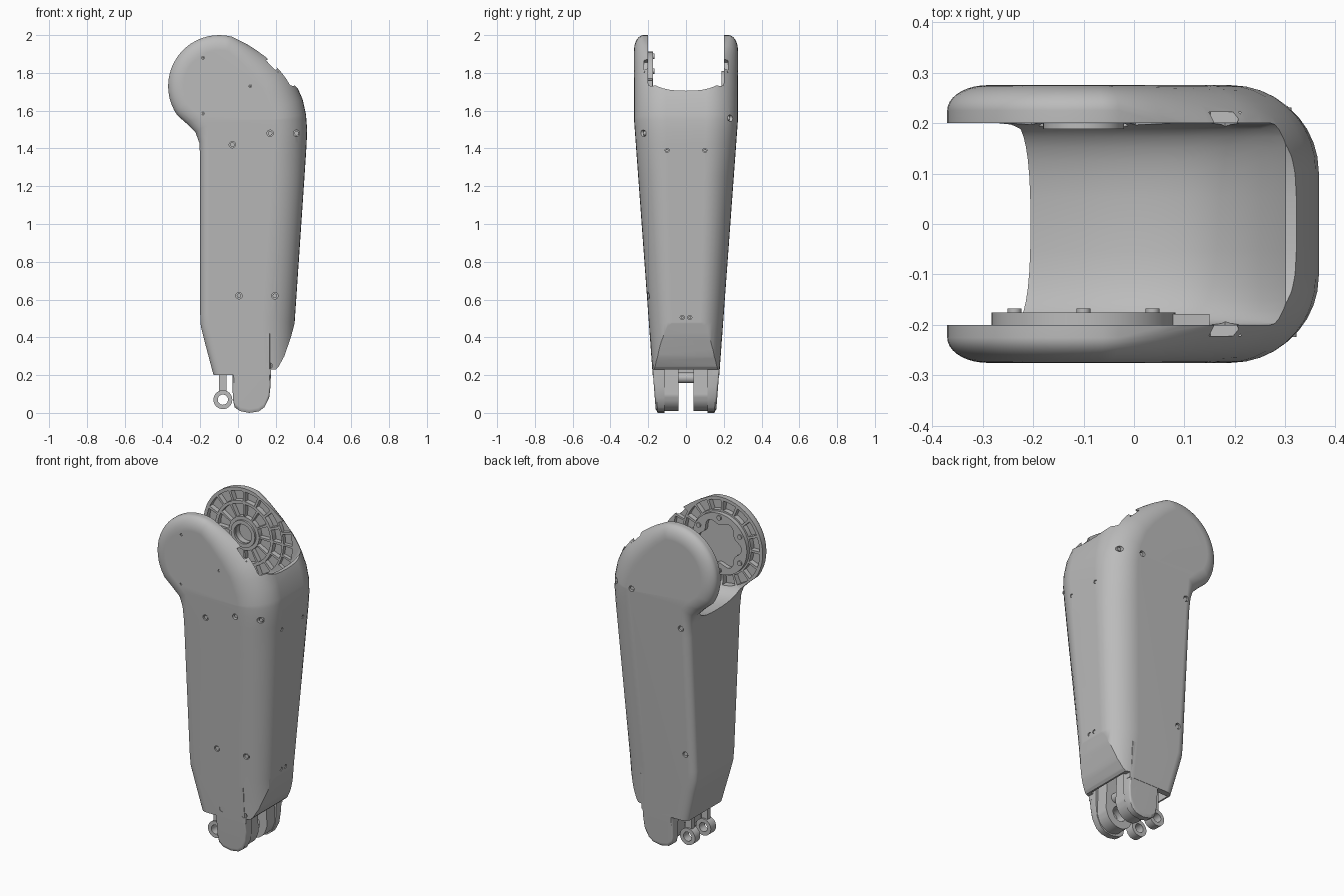
import bpy, bmesh, math
from math import sin, cos, pi, radians
from mathutils import Matrix, Vector

if "Cube" in bpy.data.objects:
    bpy.data.objects.remove(bpy.data.objects["Cube"])

grey = bpy.data.materials.new("grey_plastic")
grey.use_nodes = True
grey.diffuse_color = (0.5, 0.5, 0.5, 1)
grey.node_tree.nodes["Principled BSDF"].inputs["Base Color"].default_value = (0.5, 0.5, 0.5, 1)

HUB = Vector((-0.1, 0, 1.73))
WIDE = 0.275


def half_width(z):
    return WIDE if z > 1.55 else 0.18 + 0.073 * (z - 0.25)


def finish(name, bm):
    bmesh.ops.recalc_face_normals(bm, faces=bm.faces)
    mesh = bpy.data.meshes.new(name)
    bm.to_mesh(mesh)
    bm.free()
    mesh.materials.append(grey)
    ob = bpy.data.objects.new(name, mesh)
    bpy.context.collection.objects.link(ob)
    return ob


def loft(bm, rings):
    loops = [[bm.verts.new(p) for p in ring] for ring in rings]
    n = len(loops[0])
    for a, b in zip(loops, loops[1:]):
        for i in range(n):
            bm.faces.new((a[i], a[(i + 1) % n], b[(i + 1) % n], b[i]))
    bm.faces.new(loops[0])
    bm.faces.new(loops[-1][::-1])


def prism(bm, pts, y0, y1):
    loft(bm, [[(x, y, z) for x, z in pts] for y in (y0, y1)])


def rod(bm, loc, axis, r, depth, seg=20):
    m = Matrix.Translation(loc) @ Vector(axis).to_track_quat('Z', 'Y').to_matrix().to_4x4()
    bmesh.ops.create_cone(bm, cap_ends=True, segments=seg, radius1=r, radius2=r,
                          depth=depth, matrix=m)


def polar(r, a, c=HUB):
    return (c[0] + r * cos(a), c[2] + r * sin(a))


def cells(bm, count, r0, r1, y0, y1, a0=0, span=2 * pi):
    # ring of pockets separated by thin ribs
    step = span / count
    for i in range(count):
        a = [a0 + i * step + step * (0.08 + 0.84 * k / 4) for k in range(5)]
        prism(bm, [polar(r1, t) for t in a] + [polar(r0, t) for t in a[::-1]], y0, y1)


def cut(target, bm):
    tool = finish("cutter", bm)
    tool.hide_render = True
    mod = target.modifiers.new("cut", 'BOOLEAN')
    mod.operation, mod.solver, mod.object = 'DIFFERENCE', 'EXACT', tool
    bpy.context.view_layer.objects.active = target
    bpy.ops.object.modifier_apply(modifier=mod.name)
    bpy.data.objects.remove(tool)


def smooth(ob, angle=32):
    bpy.ops.object.select_all(action='DESELECT')
    ob.select_set(True)
    bpy.context.view_layer.objects.active = ob
    bpy.ops.object.shade_smooth_by_angle(angle=radians(angle))
    mod = ob.modifiers.new("normals", 'WEIGHTED_NORMAL')
    mod.keep_sharp = True


# Main shell: side outline, rounded towards both flanks
outline = [(0.261, -0.1), (0.3, 0.48), (0.352, 1.25), (0.363, 1.42), (0.366, 1.5), (0.36, 1.58),
           (0.342, 1.66), (0.307, 1.74), (0.275, 1.785), (0.235, 1.825), (0.15, 1.89), (0.05, 1.95)]
outline += [polar(0.27, radians(a)) for a in range(75, 216, 7)]
outline += [(-0.27, 1.53), (-0.225, 1.485), (-0.205, 1.43), (-0.2, 1.35), (-0.2, 0.52),
            (-0.197, 0.46), (-0.18, 0.39), (-0.05, -0.1)]


def rounding(x, z):
    if x < 0 and z < 1.45:
        return 0.05, 0.05
    s = min(max(x / 0.3, 0), 1)
    return 0.08 + 0.09 * s, 0.05 + 0.12 * s


normals = []
for i, p in enumerate(outline):
    q, r = Vector(outline[i - 1]), Vector(outline[(i + 1) % len(outline)])
    d0, d1 = (Vector(p) - q).normalized(), (r - Vector(p)).normalized()
    t = (d0 + d1).normalized()
    normals.append(Vector((-t.y, t.x)))
half = []
for k in range(10):
    a = k / 9 * pi / 2
    ring = []
    for (x, z), n in zip(outline, normals):
        r, d = rounding(x, z)
        ins = r * (1 - cos(a))
        ring.append((x + n.x * ins, WIDE - d * (1 - sin(a)), z + n.y * ins))
    half.append(ring)
rings = [[(x, -y, z) for x, y, z in ring] for ring in half[::-1]] + half
bm = bmesh.new()
loft(bm, rings)
bmesh.ops.bisect_plane(bm, geom=bm.verts[:] + bm.edges[:] + bm.faces[:],
                       plane_co=(0, 0, 1.55), plane_no=(0, 0, 1))
for v in bm.verts:
    v.co.y *= half_width(v.co.z) / WIDE
shell = finish("leg_shell", bm)

# Fork opening with a bowl floor, and the sloped lower end
bm = bmesh.new()
sections = []
for x, zb in ((-0.6, 1.43), (-0.2, 1.43), (-0.1, 1.42), (0, 1.43), (0.1, 1.46), (0.18, 1.51),
              (0.25, 1.6), (0.3, 1.705), (0.6, 1.71)):
    sec = [(x, 0.2, 2.3), (x, -0.2, 2.3)]
    for i in range(17):
        t = pi + pi * i / 16
        c = cos(t)
        sec.append((x, 0.2 * math.copysign(abs(c) ** 0.8, c), zb + 0.1 - 0.1 * abs(sin(t)) ** 0.8))
    sections.append(sec)
loft(bm, sections)
prism(bm, [(0.32, 0.52), (0.3, 0.475), (0.28, 0.4), (0.245, 0.3), (0.215, 0.245), (0.2, 0.23),
           (0.175, 0.23), (0.175, 0.2), (-0.4, 0.2), (-0.4, -0.3), (0.6, -0.3), (0.6, 0.52)],
      -0.5, 0.5)
cut(shell, bm)

# Hollow bottom
bm = bmesh.new()
prism(bm, [(-0.12, 0.1), (0.19, 0.1), (0.19, 0.4), (-0.12, 0.4)], -0.14, 0.14)
cut(shell, bm)

# Ribbed pockets inside both fork cheeks
bm = bmesh.new()
for s in (-1, 1):
    cells(bm, 16, 0.192, 0.25, s * 0.19, s * 0.23)
    cells(bm, 4, 0.262, 0.32, s * 0.19, s * 0.222, radians(-30), radians(60))
cells(bm, 12, 0.1, 0.175, 0.19, 0.228)
rod(bm, HUB + Vector((0, 0.21, 0)), (0, 1, 0), 0.055, 0.05, 32)
cut(shell, bm)

# Screw holes with recessed heads
holes = [(Vector((x, s * y, z)), Vector((0, s, 0)), 0.017) for s, x, y, z in (
    (-1, 0.17, 0.262, 1.48), (-1, 0.31, 0.228, 1.48), (-1, -0.03, 0.265, 1.42),
    (-1, 0.005, 0.207, 0.62), (-1, 0.195, 0.2, 0.62), (-1, 0.02, 0.18, 0.25),
    (-1, 0.165, 0.173, 0.25), (1, 0.3, 0.235, 1.56), (1, 0.17, 0.27, 1.56),
    (1, -0.15, 0.262, 1.4), (1, -0.14, 0.205, 0.62))]
holes += [(Vector((x, y, z)), Vector((1, 0, 0)), r) for x, y, z, r in (
    (0.361, -0.1, 1.39, 0.011), (0.361, 0.1, 1.39, 0.011),
    (0.302, -0.02, 0.505, 0.011), (0.302, 0.02, 0.505, 0.011))]
holes += [(HUB + Vector((x, -WIDE, z)), Vector((0, -1, 0)), 0.007)
          for x, z in ((-0.085, 0.15), (-0.085, -0.145), (0.165, 0))]
bm = bmesh.new()
for p, d, r in holes:
    rod(bm, p, d, r, 0.03)
cut(shell, bm)
smooth(shell)
bm = bmesh.new()
for p, d, r in holes:
    rod(bm, p - d * 0.012, d, r * 0.7, 0.016)
smooth(finish("screw_heads", bm))

# Hub collar on the left cheek
def annulus(bm, outer, inner, y0, y1, n=72):
    pts = [2 * pi * i / n for i in range(n)]
    loops = [[bm.verts.new((q[0], y, q[1])) for q in (polar(f(a), a) for a in pts)]
             for f, y in ((outer, y0), (outer, y1), (inner, y1), (inner, y0))]
    for k in range(4):
        a, b = loops[k], loops[(k + 1) % 4]
        for i in range(n):
            bm.faces.new((a[i], a[(i + 1) % n], b[(i + 1) % n], b[i]))


bm = bmesh.new()
annulus(bm, lambda a: 0.08, lambda a: 0.058, 0.188, 0.21)
smooth(finish("hub_collar", bm))

# Star-holed bearing ring on the right cheek, with bolts and a side tab
bm = bmesh.new()
annulus(bm, lambda a: 0.182, lambda a: 0.13 + 0.016 * cos(6 * a), -0.205, -0.175)
smooth(finish("bearing_ring", bm))
bm = bmesh.new()
for i in range(6):
    x, z = polar(0.158, pi / 6 + i * pi / 3)
    rod(bm, (x, -0.173, z), (0, 1, 0), 0.014, 0.012)
prism(bm, [(0.07, 1.69), (0.15, 1.7), (0.15, 1.76), (0.07, 1.77)], -0.205, -0.178)
smooth(finish("ring_bolts_and_tab", bm))

# Ankle tongues flush with the shell, with pierced ears inside
tongue = [(-0.03, 0.42), (-0.03, 0.2), (-0.027, 0.07), (-0.018, 0.03), (0.01, 0.01), (0.06, 0),
          (0.11, 0.008), (0.14, 0.03), (0.165, 0.08), (0.172, 0.14), (0.175, 0.23), (0.175, 0.42)]
ear = [(0.15, 0.42), (0.165, 0.1)] + [polar(0.09, -pi * i / 16, (0.07, 0, 0.1))
                                       for i in range(1, 16)] + [(-0.02, 0.1), (0, 0.42)]
for side, s in (("left", 1), ("right", -1)):
    bm = bmesh.new()
    loft(bm, [[(x, s * 0.115, z) for x, z in tongue],
              [(x, s * (half_width(z) - 0.012), z) for x, z in tongue],
              [(0.07 + (x - 0.07) * 0.93, s * (half_width(z) - 0.001), 0.02 + z * 0.95)
               for x, z in tongue]])
    smooth(finish(side + "_ankle_tongue", bm), 50)
    bm = bmesh.new()
    prism(bm, ear, s * 0.04, s * 0.125)
    ob = finish(side + "_ankle_ear", bm)
    bm = bmesh.new()
    rod(bm, (0.07, s * 0.07, 0.1), (0, 1, 0), 0.045, 0.08, 32)
    cut(ob, bm)
    smooth(ob)
    # Push-rod eyelet
    bm = bmesh.new()
    prism(bm, [(-0.1, 0.1), (-0.06, 0.1), (-0.06, 0.38), (-0.1, 0.38)], s * 0.06, s * 0.09)
    ob = finish(side + "_push_rod", bm)
    eye = Vector((-0.08, s * 0.075, 0.07))
    bm = bmesh.new()
    rod(bm, eye, (0, 1, 0), 0.03, 0.1, 32)
    cut(ob, bm)
    bm = bmesh.new()
    rod(bm, eye, (0, 1, 0), 0.05, 0.05, 32)
    ob = finish(side + "_push_rod_eyelet", bm)
    bm = bmesh.new()
    rod(bm, eye, (0, 1, 0), 0.027, 0.1, 32)
    cut(ob, bm)
    smooth(ob)

# Ankle cross pin
bm = bmesh.new()
rod(bm, (0.1, 0, 0.185), (0, 1, 0), 0.028, 0.12, 24)
smooth(finish("ankle_pin", bm))
